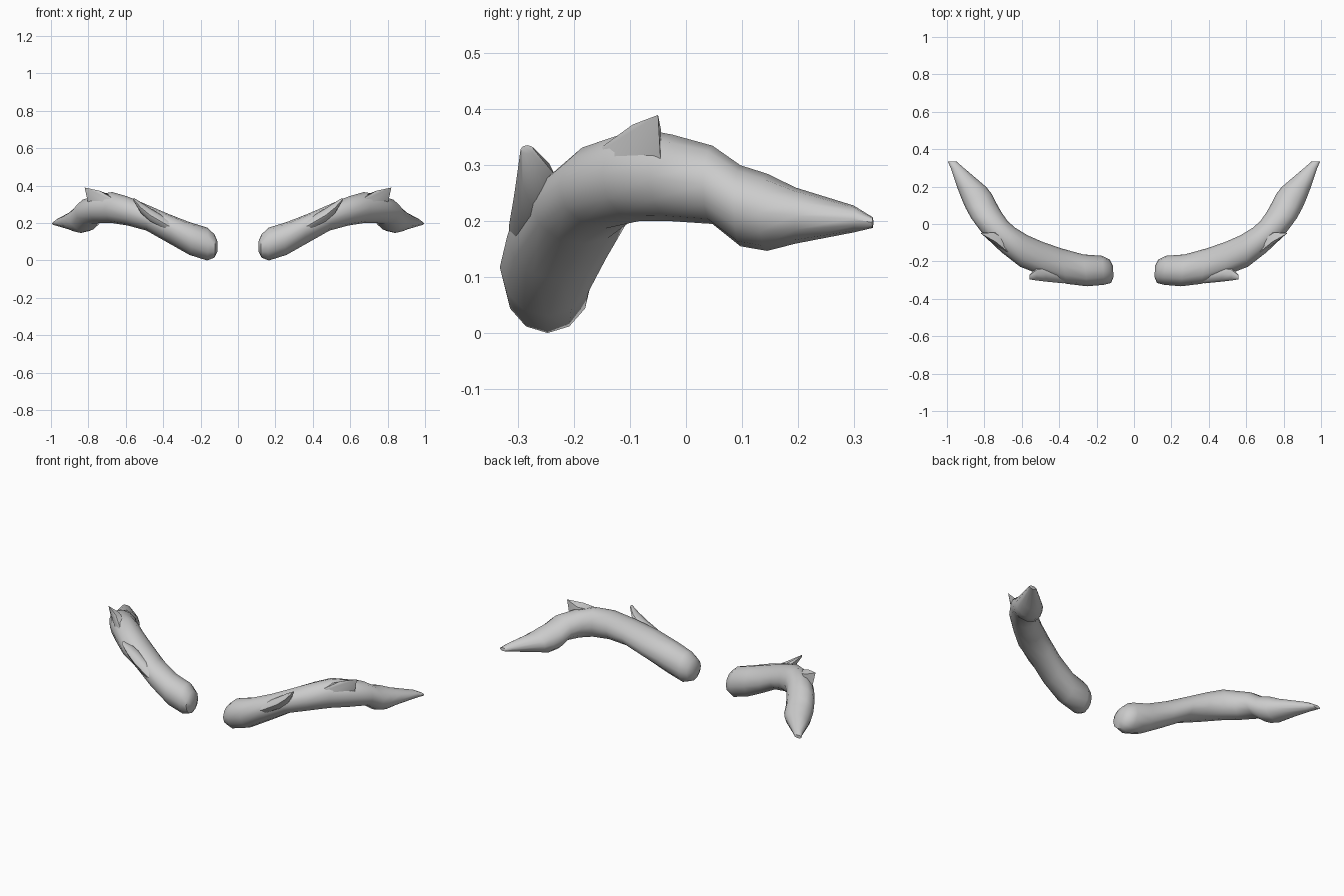
import bpy, bmesh, math
from mathutils import Vector


def finish(name, bm):
    """Turn a bmesh into a smooth object mirrored across x = 0."""
    bmesh.ops.recalc_face_normals(bm, faces=bm.faces)
    mesh = bpy.data.meshes.new(name)
    bm.to_mesh(mesh)
    bm.free()
    ob = bpy.data.objects.new(name, mesh)
    bpy.context.collection.objects.link(ob)
    bpy.ops.object.select_all(action='DESELECT')
    ob.select_set(True)
    bpy.context.view_layer.objects.active = ob
    bpy.ops.object.shade_smooth_by_angle(angle=math.radians(45))
    ob.modifiers.new("Mirror", 'MIRROR').use_mirror_merge = False
    return ob


def loft(name, stations, sides):
    """Oval rings; each is front x, front y, back x, back y, low z, high z."""
    bm = bmesh.new()
    rings = []
    for fx, fy, bx, by, lo, hi in stations:
        mid = Vector(((fx + bx) / 2, (fy + by) / 2, (lo + hi) / 2))
        across = Vector(((fx - bx) / 2, (fy - by) / 2, 0))
        up = Vector((0, 0, (hi - lo) / 2))
        angles = [2 * math.pi * i / sides for i in range(sides)]
        rings.append([bm.verts.new(mid + across * math.cos(a) + up * math.sin(a))
                      for a in angles])
    for r, s in zip(rings, rings[1:]):
        for i in range(sides):
            j = (i + 1) % sides
            bm.faces.new((r[i], r[j], s[j], s[i]))
    bm.faces.new(rings[0])
    bm.faces.new(rings[-1])
    return finish(name, bm)


# Main curved brow: round inner end, arch, keeled taper to the outer tip
loft("brow", [
    (0.11, -0.285, 0.112, -0.225, 0.045, 0.105),
    (0.122, -0.315, 0.13, -0.19, 0.015, 0.14),
    (0.16, -0.325, 0.17, -0.17, 0.0, 0.176),
    (0.25, -0.333, 0.27, -0.163, 0.03, 0.205),
    (0.36, -0.32, 0.39, -0.13, 0.095, 0.25),
    (0.49, -0.275, 0.49, -0.095, 0.16, 0.30),
    (0.61, -0.228, 0.57, -0.06, 0.187, 0.342),
    (0.71, -0.15, 0.635, -0.02, 0.2, 0.366),
    (0.80, -0.065, 0.675, 0.015, 0.2, 0.355),
    (0.87, 0.03, 0.71, 0.065, 0.195, 0.335),
    (0.90, 0.085, 0.735, 0.11, 0.155, 0.30),
    (0.92, 0.13, 0.76, 0.16, 0.147, 0.285),
    (0.945, 0.195, 0.79, 0.198, 0.16, 0.26),
    (0.98, 0.30, 0.91, 0.30, 0.18, 0.228),
    (0.995, 0.333, 0.95, 0.335, 0.188, 0.207),
], 12)

# Upswept fin on the front face
loft("front_fin", [
    (0.28, -0.31, 0.28, -0.25, 0.11, 0.16),
    (0.38, -0.317, 0.38, -0.24, 0.155, 0.225),
    (0.47, -0.308, 0.47, -0.225, 0.205, 0.28),
    (0.52, -0.302, 0.52, -0.235, 0.255, 0.312),
    (0.56, -0.296, 0.56, -0.272, 0.32, 0.336),
], 8)

# Pointed barb on the crest, with a flat back
bm = bmesh.new()
for p in [(0.60, -0.21, 0.29), (0.62, -0.13, 0.325), (0.70, -0.145, 0.30),
          (0.74, -0.095, 0.373), (0.82, -0.05, 0.39), (0.75, -0.045, 0.365),
          (0.80, -0.045, 0.30), (0.72, -0.045, 0.30)]:
    bm.verts.new(p)
bmesh.ops.convex_hull(bm, input=bm.verts)
finish("crest_barb", bm)
